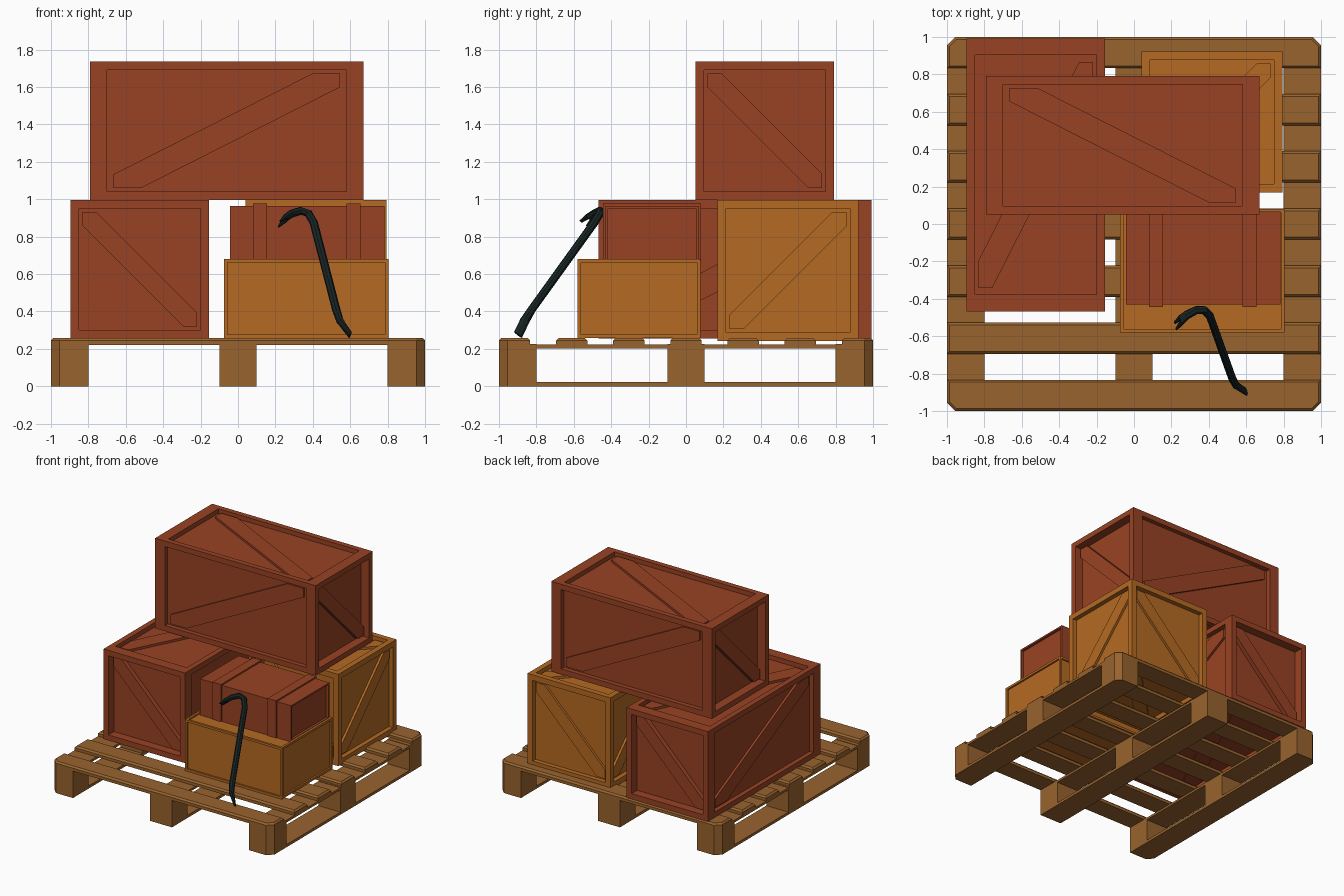
import bpy, bmesh, math
from mathutils import Vector, Matrix

if "Cube" in bpy.data.objects:
    bpy.data.objects.remove(bpy.data.objects["Cube"])


def material(name, rgb):
    m = bpy.data.materials.new(name)
    m.diffuse_color = (*rgb, 1)
    m.use_nodes = True
    m.node_tree.nodes["Principled BSDF"].inputs["Base Color"].default_value = m.diffuse_color
    return m


RED = material("red_wood", (0.315, 0.055, 0.017))
ORANGE = material("orange_wood", (0.46, 0.142, 0.016))
PALLET = material("pallet_wood", (0.315, 0.125, 0.027))
IRON = material("dark_iron", (0.009, 0.017, 0.017))


def finish(bm, name, mat):
    bmesh.ops.recalc_face_normals(bm, faces=bm.faces)
    me = bpy.data.meshes.new(name)
    bm.to_mesh(me)
    bm.free()
    me.materials.append(mat)
    ob = bpy.data.objects.new(name, me)
    bpy.context.collection.objects.link(ob)
    return ob


def loft(bm, rings):
    """Skin a list of closed rings and cap both ends."""
    vs = [[bm.verts.new(p) for p in r] for r in rings]
    n = len(vs[0])
    for a, b in zip(vs, vs[1:]):
        for i in range(n):
            bm.faces.new((a[i], a[(i + 1) % n], b[(i + 1) % n], b[i]))
    bm.faces.new(vs[0][::-1])
    bm.faces.new(vs[-1])


def prism(name, pts, z0, z1, mat, bevel=0):
    bm = bmesh.new()
    loft(bm, [[(x, y, z) for x, y in pts] for z in (z0, z1)])
    if bevel:
        top = [e for e in bm.edges if all(v.co.z > z1 - 1e-5 for v in e.verts)]
        bmesh.ops.bevel(bm, geom=top, offset=bevel, segments=1, affect='EDGES')
    return finish(bm, name, mat)


def rect(x0, x1, y0, y1):
    return [(x0, y0), (x1, y0), (x1, y1), (x0, y1)]


def recess(bm, faces, thickness, depth):
    """Straight-walled sunken panel on each face."""
    for f in faces:
        bmesh.ops.inset_individual(bm, faces=[f], thickness=thickness)
        n = f.normal.copy()
        g = bmesh.ops.extrude_discrete_faces(bm, faces=[f])["faces"][0]
        bmesh.ops.translate(bm, verts=g.verts[:], vec=-n * depth)


def box_bm(lo, hi):
    bm = bmesh.new()
    lo, hi = Vector(lo), Vector(hi)
    bmesh.ops.create_cube(bm, size=1, matrix=Matrix.Translation((lo + hi) / 2)
                          @ Matrix.Diagonal((*(hi - lo), 1)))
    bm.normal_update()
    return bm


# Pallet: blocks, runners, stringers and deck boards
C = 0.045
for i, x in enumerate((-0.9, 0, 0.9)):
    for j, y in enumerate((-0.9, 0, 0.9)):
        pts = rect(x - 0.1, x + 0.1, y - 0.1, y + 0.1)
        if x and y:
            sx, sy = math.copysign(1, x), math.copysign(1, y)
            pts = [(sx * a, sy * b) for a, b in
                   ((0.8, 0.8), (1, 0.8), (1, 1 - C), (1 - C, 1), (0.8, 1))]
        prism(f"pallet_block_{i}{j}", pts, 0, 0.225, PALLET)
    prism(f"pallet_runner_{i}", rect(x - 0.1, x + 0.1, -0.85, 0.85), 0.0, 0.022, PALLET)
    prism(f"pallet_stringer_{i}", rect(x - 0.1, x + 0.1, -0.85, 0.85), 0.203, 0.222, PALLET)
for k in range(7):
    y = -0.9165 + k * 0.3055
    a, b = y - 0.0835, y + 0.0835
    pts = rect(-1, 1, a, b)
    if k == 0:
        pts = [(-1, a + C), (-1 + C, a), (1 - C, a), (1, a + C), (1, b), (-1, b)]
    if k == 6:
        pts = [(-1, a), (1, a), (1, b - C), (1 - C, b), (-1 + C, b), (-1, b - C)]
    prism(f"pallet_deck_board_{k}", pts, 0.221, 0.258, PALLET, 0.013)

# Crates: framed cube with a diagonal brace on every side
X, Y, Z = Vector((1, 0, 0)), Vector((0, 1, 0)), Vector((0, 0, 1))
SIDES = ((-Y, X, Z), (Y, -X, Z), (X, Y, -Z), (-X, -Y, -Z), (Z, X, -Y), (-Z, X, -Y))


def crate(name, mat, centre, half, turn=0):
    bm = box_bm((-1, -1, -1), (1, 1, 1))
    recess(bm, bm.faces[:], 0.172, 0.1)
    a, c = 0.828, 0.2
    outline = ((-a, -a), (c - a, -a), (a, a - c), (a, a), (a - c, a), (-a, c - a))
    braces = bmesh.new()
    for n, u, v in SIDES:
        loft(braces, [[n * h + u * p + v * q for p, q in outline] for h in (0.88, 0.95)])
    parts = ((bm, name), (braces, name + "_braces"))
    m = (Matrix.Translation(centre) @ Matrix.Rotation(math.radians(turn), 4, 'Z')
         @ Matrix.Diagonal((*half, 1)))
    for b, label in parts:
        bmesh.ops.transform(b, matrix=m, verts=b.verts)
        finish(b, label, mat)


crate("top_crate", RED, (-0.06, 0.422, 1.366), (0.73, 0.37, 0.37))
crate("left_crate", RED, (-0.525, 0.263, 0.626), (0.73, 0.37, 0.37), -90)
crate("right_crate", ORANGE, (0.418, 0.545, 0.619), (0.377, 0.377, 0.377), 90)

# Low box with thin rims
bm = box_bm((-0.075, -0.58, 0.258), (0.805, 0.077, 0.68))
recess(bm, bm.faces[:], 0.026, 0.014)
finish(bm, "low_box", ORANGE)

# Small case with sunken ends and two straps
bm = box_bm((-0.043, -0.43, 0.666), (0.783, 0.068, 0.964))
recess(bm, [f for f in bm.faces if abs(f.normal.x) > 0.5], 0.02, 0.02)
finish(bm, "small_case", RED)
for i, x in enumerate((0.118, 0.618)):
    finish(box_bm((x - 0.038, -0.444, 0.67), (x + 0.038, 0.08, 0.976)), f"case_strap_{i}", RED)

# Crowbar: octagonal sections swept along a hooked path
path = [(0.60, -0.898, 0.275), (0.545, -0.862, 0.35), (0.525, -0.825, 0.41), (0.405, -0.49, 0.875),
        (0.375, -0.46, 0.925), (0.335, -0.46, 0.938), (0.285, -0.485, 0.922), (0.255, -0.51, 0.9)]
path = [Vector(p) for p in path]
wide = [0.027, 0.025, 0.021, 0.021, 0.021, 0.021, 0.025, 0.03]
thick = [0.006, 0.018, 0.021, 0.021, 0.021, 0.021, 0.019, 0.016]
side = (path[3] - path[2]).cross(path[6] - path[4]).normalized()


def section(p, d, w, t):
    up = side.cross(d).normalized()
    angles = [math.pi / 8 + k * math.pi / 4 for k in range(8)]
    return [p + side * (w * 1.06 * math.cos(s)) + up * (t * 1.06 * math.sin(s)) for s in angles]


rings = []
for i, p in enumerate(path):
    before, after = path[max(i - 1, 0)], path[min(i + 1, len(path) - 1)]
    rings.append(section(p, after - before, wide[i], thick[i]))
bm = bmesh.new()
loft(bm, rings)
finish(bm, "crowbar", IRON)
tip = Vector((0.222, -0.545, 0.868))
for s in (-1, 1):
    bm = bmesh.new()
    d = tip - path[-1]
    loft(bm, [section(path[-1] + side * s * 0.016, d, 0.014, 0.015),
              section(tip + side * s * 0.022, d, 0.009, 0.005)])
    finish(bm, f"crowbar_claw_{s + 1}", IRON)
